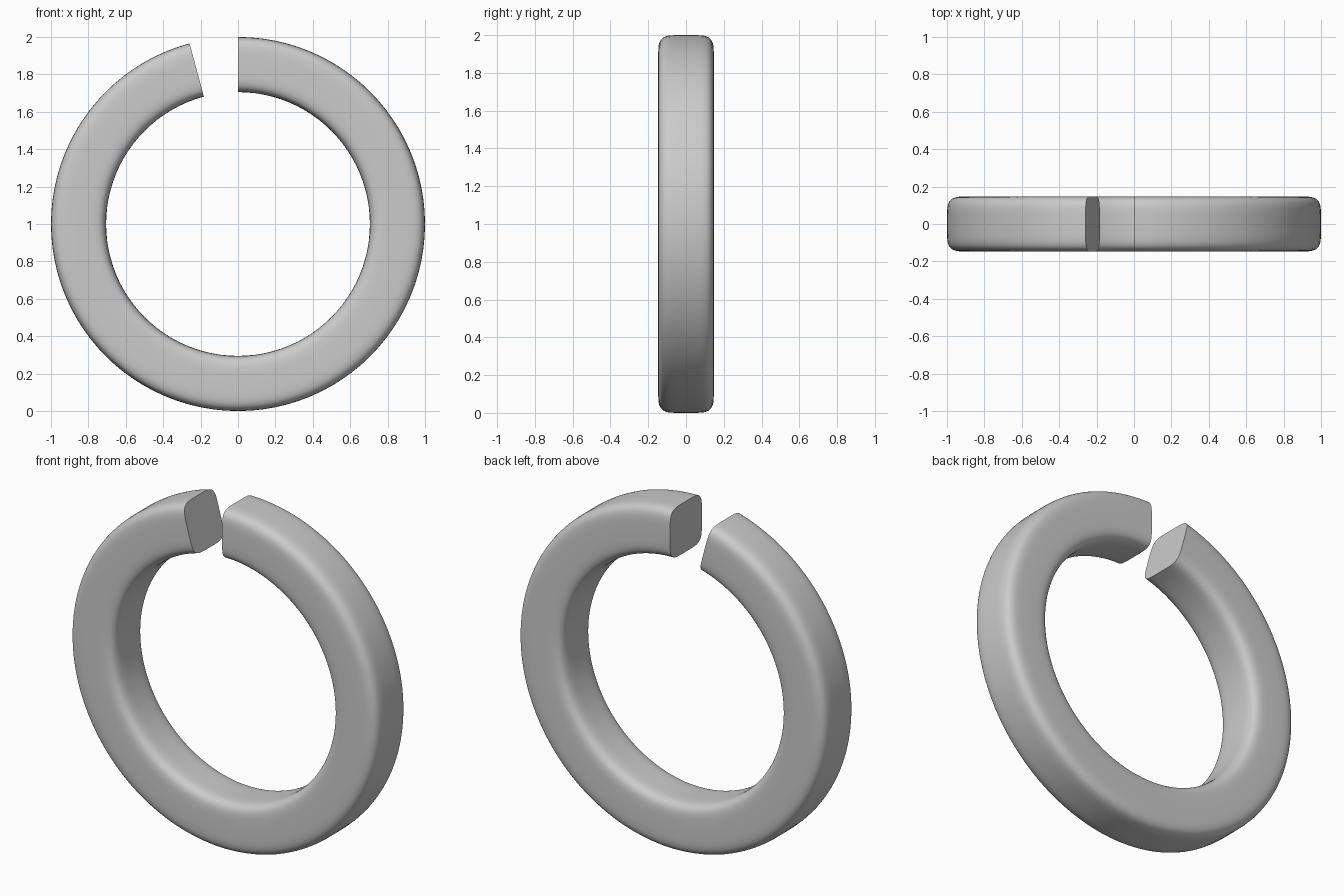
import bpy, bmesh
from math import sin, cos, pi, radians, copysign

if "Cube" in bpy.data.objects:
    bpy.data.objects.remove(bpy.data.objects["Cube"])

OUTER, HALF = 1.0, 0.1475      # outer radius, half thickness of the section
MID = OUTER - HALF             # radius of the sweep path
STEPS, SIDES, POWER = 92, 48, 5.0
SWEEP = radians(345)           # the ring is open by 15 degrees


def section():
    """Softly rounded square as a superellipse."""
    pts = []
    for i in range(SIDES):
        a = 2 * pi * (i + 0.5) / SIDES
        c, s = cos(a), sin(a)
        pts.append((HALF * copysign(abs(c) ** (2 / POWER), c),
                    HALF * copysign(abs(s) ** (2 / POWER), s)))
    return pts


bm = bmesh.new()
profile = section()

# Sweep the section clockwise from the top
rings = []
for k in range(STEPS + 1):
    t = SWEEP * k / STEPS
    rings.append([bm.verts.new(((MID + r) * sin(t), y, 1 + (MID + r) * cos(t)))
                  for r, y in profile])
for a, b in zip(rings, rings[1:]):
    for i in range(SIDES):
        j = (i + 1) % SIDES
        bm.faces.new((a[i], a[j], b[j], b[i]))

# Flat end caps
bm.faces.new(rings[0])
bm.faces.new(rings[-1])
bmesh.ops.recalc_face_normals(bm, faces=bm.faces)

mesh = bpy.data.meshes.new("split_ring")
bm.to_mesh(mesh)
bm.free()
ring = bpy.data.objects.new("split_ring", mesh)
bpy.context.collection.objects.link(ring)

# Smooth body, crisp cap edges
bpy.context.view_layer.objects.active = ring
ring.select_set(True)
bpy.ops.object.shade_smooth_by_angle(angle=radians(40))
